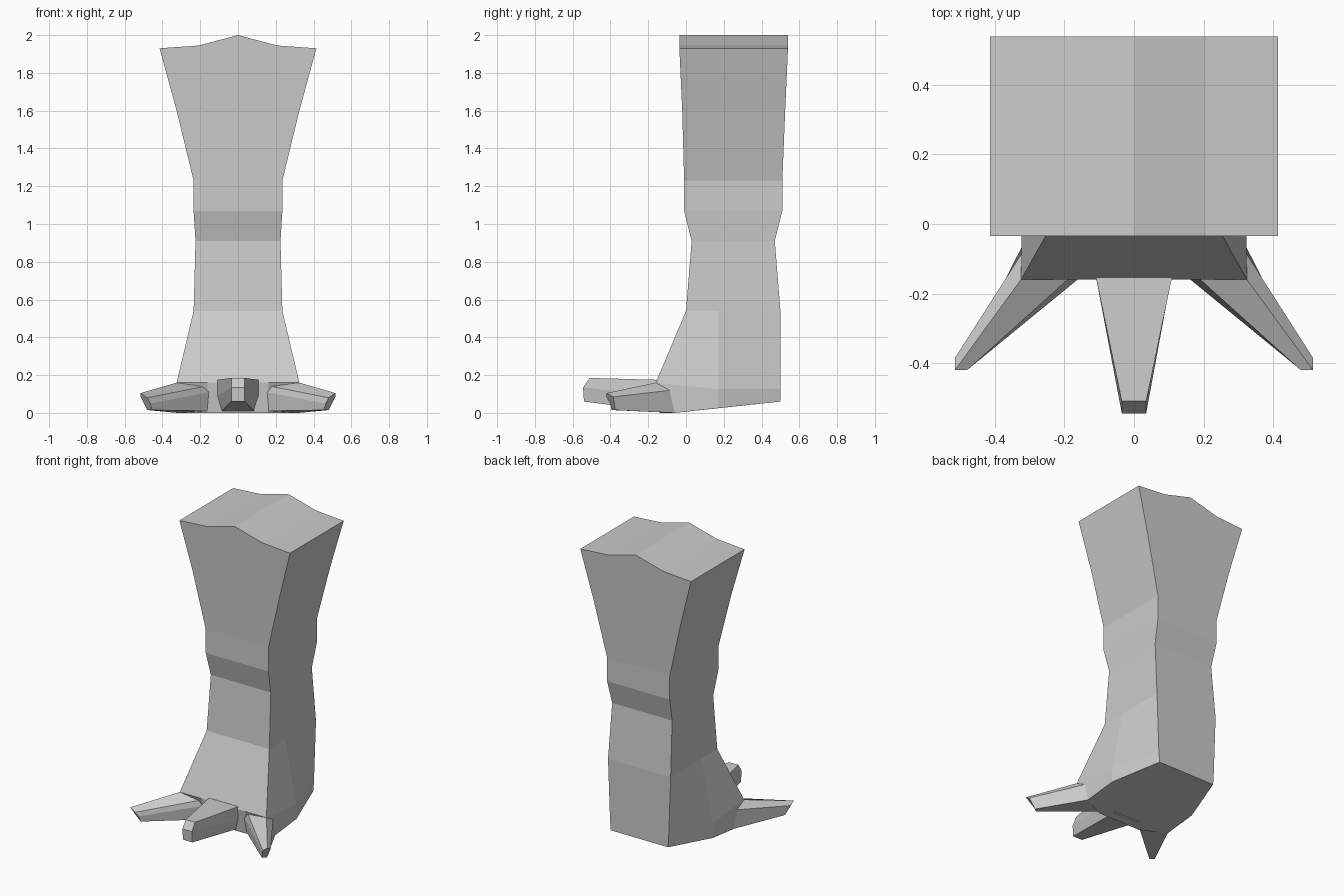
import bpy, bmesh

if "Cube" in bpy.data.objects:
    bpy.data.objects.remove(bpy.data.objects["Cube"])


def make_object(name, bm):
    bmesh.ops.recalc_face_normals(bm, faces=bm.faces[:])
    mesh = bpy.data.meshes.new(name)
    bm.to_mesh(mesh)
    bm.free()
    obj = bpy.data.objects.new(name, mesh)
    bpy.context.collection.objects.link(obj)
    return obj


def bridge(bm, a, b):
    n = len(a)
    for i in range(n):
        j = (i + 1) % n
        bm.faces.new((a[i], a[j], b[j], b[i]))


# Leg and foot: (half width, y, z) at front, side middle and back
def level(z, w, yf, yb):
    return (w, yf, z), (w, 0.17, z), (w, yb, z)


levels = [
    level(1.93, 0.415, -0.035, 0.54),
    level(1.60, 0.325, -0.02, 0.525),
    level(1.23, 0.235, -0.01, 0.51),
    level(1.07, 0.235, -0.01, 0.51),
    level(0.91, 0.225, 0.03, 0.47),
    level(0.54, 0.235, 0.0, 0.50),
    ((0.325, -0.16, 0.16), (0.32, 0.17, 0.125), (0.22, 0.50, 0.13)),
    ((0.32, -0.06, 0.0), (0.32, 0.17, 0.025), (0.215, 0.50, 0.06)),
]
steps = (-1, -0.5, 0, 0.5, 1)
bm = bmesh.new()
rings = []
for front, mid, back in levels:
    pts = [(front[0] * s, front[1], front[2]) for s in steps]
    pts.append(mid)
    pts += [(-back[0] * s, back[1], back[2]) for s in steps]
    pts.append((-mid[0], mid[1], mid[2]))
    rings.append([bm.verts.new(p) for p in pts])

# Wavy top edge, and sole reaching forward between the toes
for i, z in ((1, 1.945), (2, 2.0), (3, 1.945)):
    rings[0][i].co.z = z
    rings[0][10 - i].co.z = z
for i in (1, 2, 3):
    rings[-1][i].co.y = -0.14
for a, b in zip(rings, rings[1:]):
    bridge(bm, a, b)
for r in (rings[0], rings[-1]):
    for i in range(4):
        bm.faces.new((r[i], r[i + 1], r[9 - i], r[10 - i]))
s = rings[-1]
bm.faces.new((s[4], s[5], s[6]))
bm.faces.new((s[10], s[11], s[0]))
make_object("leg_and_foot", bm)


# Toes: root outline bridged to a tip outline
def toe(name, root, tip, side=1):
    bm = bmesh.new()
    a, b = ([bm.verts.new((side * x, y, z)) for x, y, z in o] for o in (root, tip))
    bridge(bm, a, b)
    bm.faces.new(b)
    return bm


# Side toes
root = [(0.15, -0.13, 0.01), (0.15, -0.15, 0.11), (0.18, -0.15, 0.14),
        (0.325, -0.16, 0.16), (0.32, -0.08, 0.12), (0.32, -0.06, 0.0)]
tip = [(0.455, -0.395, 0.015), (0.465, -0.40, 0.05), (0.48, -0.42, 0.08),
       (0.515, -0.42, 0.105), (0.515, -0.385, 0.085), (0.48, -0.375, 0.015)]
for side, label in ((1, "right"), (-1, "left")):
    make_object("toe_" + label, toe("toe", root, tip, side))

# Centre toe
half_root = [(0.095, -0.06, 0.0), (0.11, -0.14, 0.09), (0.11, -0.15, 0.175)]
half_tip = [(0.035, -0.54, 0.06), (0.035, -0.545, 0.135), (0.035, -0.51, 0.185)]


def both(h):
    return h + [(-x, y, z) for x, y, z in reversed(h)]


bm = bmesh.new()
a, b = ([bm.verts.new(p) for p in both(h)] for h in (half_root, half_tip))
bridge(bm, a, b)
bm.faces.new((b[0], b[1], b[4], b[5]))
bm.faces.new((b[1], b[2], b[3], b[4]))
make_object("toe_centre", bm)
